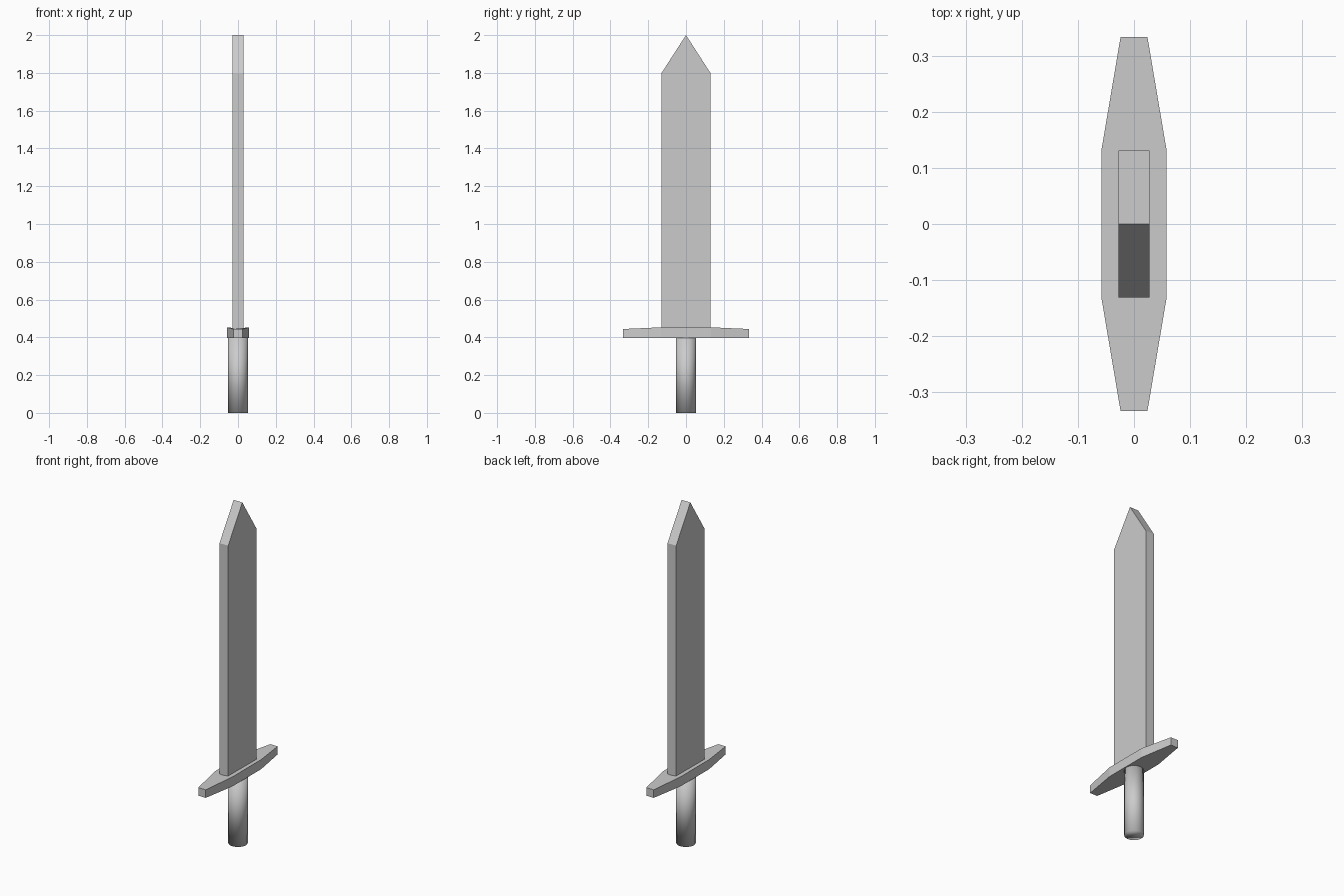
import bpy, bmesh

if "Cube" in bpy.data.objects:
    bpy.data.objects.remove(bpy.data.objects["Cube"])


def prism(name, rings):
    """Solid from two matching outlines, with flat faces."""
    bm = bmesh.new()
    a, b = [[bm.verts.new(p) for p in ring] for ring in rings]
    bm.faces.new(a)
    bm.faces.new(b)
    for i in range(len(a)):
        j = (i + 1) % len(a)
        bm.faces.new((a[i], a[j], b[j], b[i]))
    bmesh.ops.recalc_face_normals(bm, faces=bm.faces)
    mesh = bpy.data.meshes.new(name)
    bm.to_mesh(mesh)
    bm.free()
    obj = bpy.data.objects.new(name, mesh)
    bpy.context.collection.objects.link(obj)
    return obj


# Blade: pointed side profile given a constant thickness
profile = [(-0.131, 0.44), (0.131, 0.44), (0.131, 1.797), (0, 2.0), (-0.131, 1.797)]
prism("blade", [[(x, y, z) for y, z in profile] for x in (-0.028, 0.028)])

# Crossguard: bar tapering to both ends, slightly raised on top in the middle
half = [(0.024, -0.333), (0.058, -0.132), (0.058, 0.132), (0.024, 0.333)]
outline = half + [(-x, -y) for x, y in half]
bottom = [(x, y, 0.397) for x, y in outline]
top = [(x, y, 0.453 if abs(y) < 0.2 else 0.444) for x, y in outline]
prism("crossguard", [bottom, top])

# Grip: smooth round handle
bpy.ops.mesh.primitive_cylinder_add(vertices=32, radius=0.052, depth=0.4, location=(0, 0, 0.2))
grip = bpy.context.object
grip.name = "grip"
bpy.ops.object.shade_smooth()
